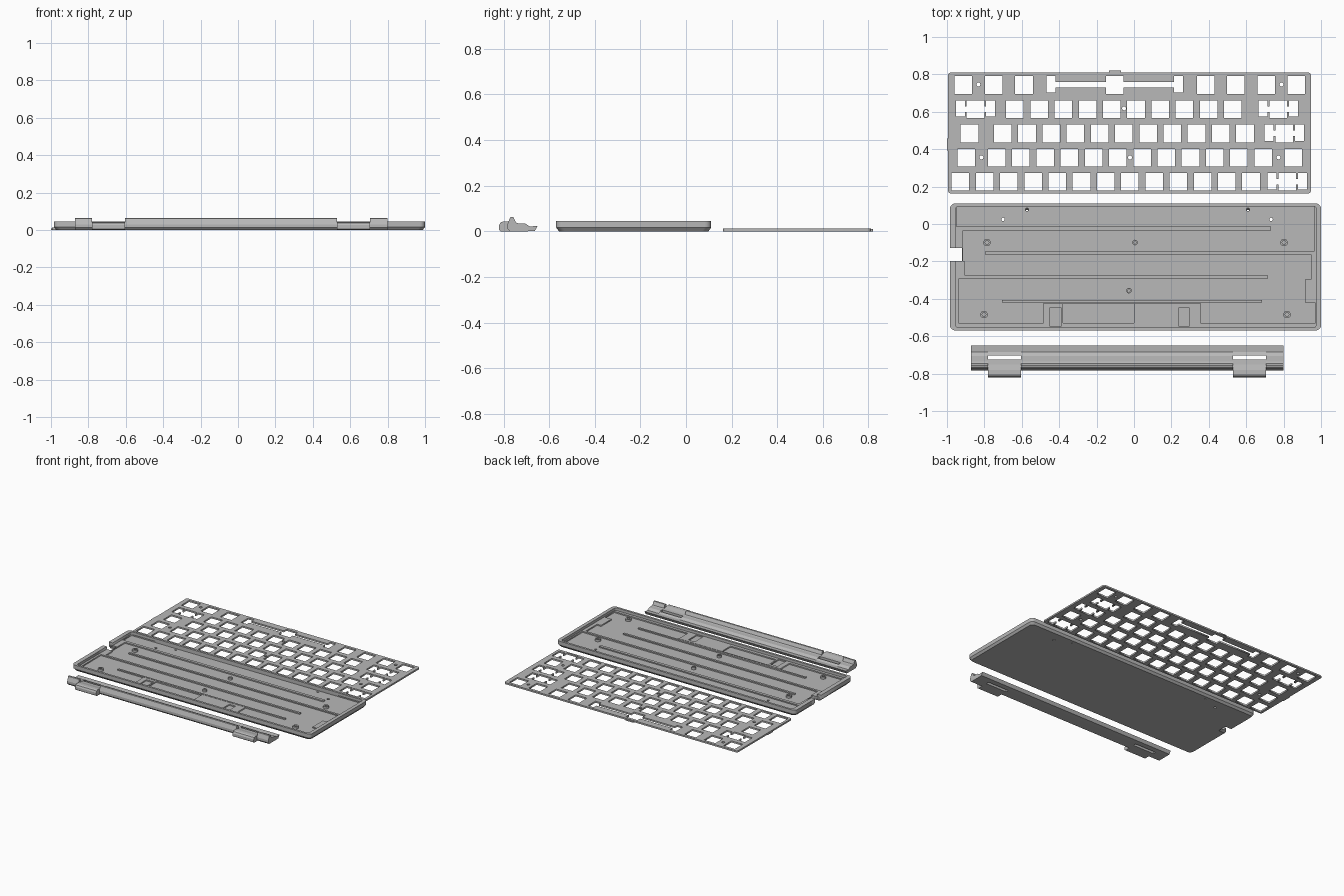
import bpy, bmesh, math

if "Cube" in bpy.data.objects:
    bpy.data.objects.remove(bpy.data.objects["Cube"])

grey = bpy.data.materials.new("light grey plastic")
grey.diffuse_color = (0.48, 0.48, 0.48, 1)
grey.use_nodes = True
grey.node_tree.nodes["Principled BSDF"].inputs["Base Color"].default_value = grey.diffuse_color


def finish(ob):
    """Weld the mesh and give it the plastic colour."""
    bm = bmesh.new()
    bm.from_mesh(ob.data)
    bmesh.ops.remove_doubles(bm, verts=bm.verts, dist=1e-5)
    bmesh.ops.recalc_face_normals(bm, faces=bm.faces)
    bm.to_mesh(ob.data)
    bm.free()
    ob.data.materials.clear()
    ob.data.materials.append(grey)
    return ob


def slab(name, loops, z0, z1):
    """Flat slab from outline loops; inner loops become holes."""
    cu = bpy.data.curves.new(name, 'CURVE')
    cu.dimensions = '2D'
    cu.fill_mode = 'BOTH'
    cu.extrude = (z1 - z0) / 2
    for pts in loops:
        sp = cu.splines.new('POLY')
        sp.points.add(len(pts) - 1)
        for p, (x, y) in zip(sp.points, pts):
            p.co = (x, y, 0, 1)
        sp.use_cyclic_u = True
    tmp = bpy.data.objects.new(name + "_curve", cu)
    bpy.context.collection.objects.link(tmp)
    dg = bpy.context.evaluated_depsgraph_get()
    me = bpy.data.meshes.new_from_object(tmp.evaluated_get(dg))
    bpy.data.objects.remove(tmp)
    for v in me.vertices:
        v.co.z += (z0 + z1) / 2
    ob = bpy.data.objects.new(name, me)
    bpy.context.collection.objects.link(ob)
    return finish(ob)


def extrude_x(name, profile, x0, x1):
    """Prism along x from a (y, z) profile."""
    bm = bmesh.new()
    ends = [[bm.verts.new((x, y, z)) for y, z in profile] for x in (x0, x1)]
    n = len(profile)
    for e in ends:
        bm.faces.new(e)
    for i in range(n):
        j = (i + 1) % n
        bm.faces.new((ends[0][i], ends[0][j], ends[1][j], ends[1][i]))
    me = bpy.data.meshes.new(name)
    bm.to_mesh(me)
    bm.free()
    ob = bpy.data.objects.new(name, me)
    bpy.context.collection.objects.link(ob)
    return finish(ob)


def rect(x0, x1, y0, y1):
    return [(x0, y0), (x1, y0), (x1, y1), (x0, y1)]


def circle(x, y, r, n=16):
    return [(x + r * math.cos(2 * math.pi * i / n), y + r * math.sin(2 * math.pi * i / n))
            for i in range(n)]


def rounded(x0, x1, y0, y1, r, n=5):
    """Counter-clockwise rounded rectangle, from the top left to the bottom left corner."""
    pts = []
    for k, (cx, cy) in enumerate([(x0 + r, y0 + r), (x1 - r, y0 + r), (x1 - r, y1 - r), (x0 + r, y1 - r)]):
        for i in range(n + 1):
            a = math.pi + math.pi / 2 * (k + i / n)
            pts.append((cx + r * math.cos(a), cy + r * math.sin(a)))
    return pts


# ---- Switch plate -------------------------------------------------------
U, H = 0.1295, 0.047          # key pitch, half of a switch opening


def stabilised(x, y, off, lo, hi):
    """Switch opening joined to two stabiliser slots by a narrow channel."""
    a, b = off - 0.024, off + 0.024
    half = [(H, -H), (H, lo), (a, lo), (a, -0.04), (b, -0.04), (b, H),
            (a, H), (a, hi), (H, hi), (H, H)]
    left = [(-px, py) for px, py in reversed(half)]
    return [(x + px, y + py) for px, py in half + left]


rows = [[1.25] * 3 + [6.25] + [1.25] * 4,
        [2.25] + [1] * 10 + [2.75],
        [1.75] + [1] * 11 + [2.25],
        [1.5] + [1] * 12 + [1.5],
        [1] * 13 + [2]]
holes = []
for r, widths in enumerate(rows):
    x, y = -0.993, 0.743 - r * U
    for w in widths:
        cx = x + w * U / 2
        if w >= 2:
            holes.append(stabilised(cx, y, 0.34 if w > 6 else 0.081, -0.014, 0.016))
        else:
            holes.append(rect(cx - H, cx + H, y - H, y + H))
        x += w * U
for x, y in [(-0.832, .746), (.789, .746), (-.053, .618), (-.816, .356), (-.021, .356), (.773, .356)]:
    holes.append(circle(x, y, 0.011, 12))
slab("switch_plate", [rounded(-0.994, 0.946, 0.163, 0.81, 0.015)] + holes, 0, 0.012)
slab("plate_back_tab", [rect(-0.134, -0.07, 0.805, 0.82)], 0, 0.009)
slab("plate_side_tab", [rect(-1.0, -0.99, 0.393, 0.457)], 0, 0.009)

# ---- Case ---------------------------------------------------------------
X0, X1, Y0, Y1 = -0.984, 1.0, -0.569, 0.11
N0, N1, NX = -0.198, -0.128, -0.92      # port notch in the left wall
FLOOR, SHELF, TOP = 0.016, 0.025, 0.045
outer = rounded(X0, X1, Y0, Y1, 0.028)
notched = outer + [(X0, N1), (NX, N1), (NX, N0), (X0, N0)]

# floor with a chamfered underside
bolts = [circle(x, y, 0.009, 12) for x, y in
         [(-0.70, 0.025), (0.733, 0.025), (-0.572, 0.078), (0.61, 0.078)]]
floor = slab("case_floor", [notched] + bolts, 0, FLOOR)
cx, cy = (X0 + X1) / 2, (Y0 + Y1) / 2
for v in floor.data.vertices:
    if v.co.z < 0.001:
        edge = 0.03
        if abs(v.co.x - cx) > (X1 - X0) / 2 - edge:
            v.co.x -= math.copysign(0.012, v.co.x - cx)
        if abs(v.co.y - cy) > (Y1 - Y0) / 2 - edge:
            v.co.y -= math.copysign(0.012, v.co.y - cy)

# raised shelf: one pocket outline with long ribs reaching in from the sides
pocket = [(-0.95, 0.094), (0.963, 0.094), (0.963, -0.147), (-0.797, -0.147), (-0.797, -0.163),
          (0.947, -0.163), (0.947, -0.297), (0.914, -0.297), (0.914, -0.42), (0.968, -0.42),
          (0.968, -0.532), (0.358, -0.532), (0.358, -0.424), (-0.487, -0.424), (-0.487, -0.532),
          (-0.936, -0.532), (-0.936, -0.291), (0.717, -0.291), (0.717, -0.275), (-0.904, -0.275),
          (-0.904, -0.2), (-0.915, -0.2), (-0.915, -0.035), (0.733, -0.035), (0.733, -0.013),
          (-0.95, -0.013)]
wells = [rect(-0.38, 0, -0.529, -0.428), rect(-0.449, -0.39, -0.548, -0.447),
         rect(0.24, 0.294, -0.548, -0.447)]
slab("case_shelf", [notched, pocket] + wells, FLOOR, SHELF)
slab("case_front_rib", [rect(-0.706, 0.685, -0.42, -0.406)], FLOOR, SHELF)

# outer wall, open at the port
wall = outer + [(X0, N1), (-0.952, N1)]
inner = rounded(-0.952, 0.973, -0.553, 0.094, 0.012)
wall += inner[::-1] + [(-0.952, N0), (X0, N0)]
slab("case_wall", [wall], SHELF, TOP)

# screw posts
for i, (x, y, r) in enumerate([(-0.786, -0.099, 0.02), (0.802, -0.099, 0.02), (-0.802, -0.484, 0.02),
                               (0.818, -0.484, 0.02), (0.005, -0.099, 0.015), (-0.027, -0.356, 0.015)]):
    slab(f"screw_post_{i + 1}", [circle(x, y, r), circle(x, y, r * 0.5)], FLOOR, 0.032)

# ---- Rear foot bar with two clips ---------------------------------------
tail = [(-0.65, 0.024), (-0.663, 0.001), (-0.702, 0.0), (-0.702, 0.03), (-0.685, 0.021)]
bar = [(-0.65, 0.024), (-0.663, 0.001), (-0.702, 0.0), (-0.772, 0.0), (-0.783, 0.012),
       (-0.783, 0.03), (-0.771, 0.061), (-0.765, 0.064), (-0.757, 0.062), (-0.745, 0.038),
       (-0.735, 0.035), (-0.705, 0.034), (-0.685, 0.021)]
clip = [(-0.725, 0.0), (-0.812, 0.0), (-0.82, 0.006), (-0.82, 0.026), (-0.814, 0.038),
        (-0.802, 0.043), (-0.78, 0.043), (-0.75, 0.036), (-0.725, 0.034)]
for i, (a, b) in enumerate([(-0.872, -0.78), (-0.605, 0.53), (0.705, 0.80)]):
    extrude_x(f"foot_bar_{i + 1}", bar, a, b)
for side, a, b in [("left", -0.78, -0.605), ("right", 0.53, 0.705)]:
    extrude_x(f"foot_tail_{side}", tail, a, b)
    extrude_x(f"foot_clip_{side}", clip, a, b)
